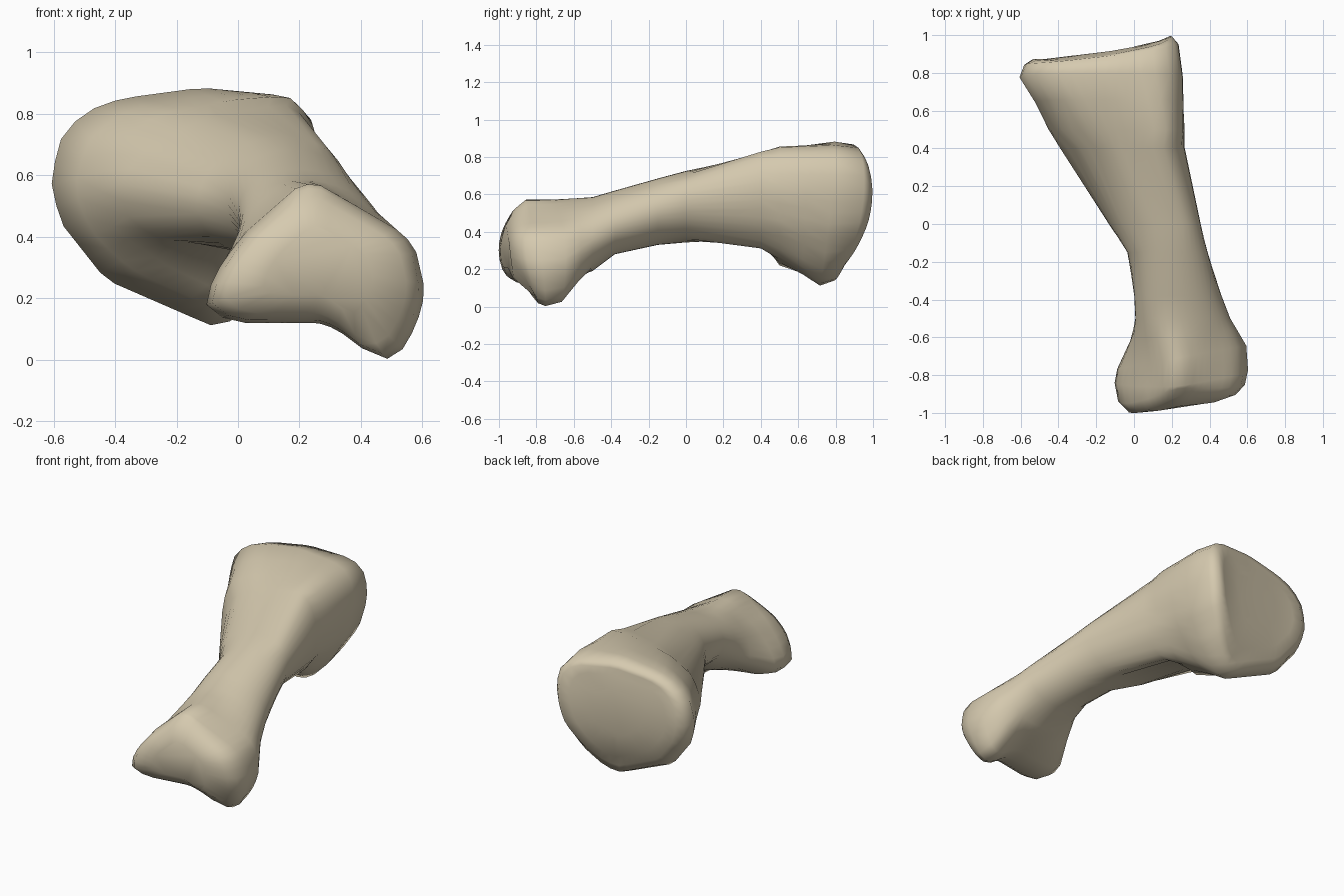
import bpy
import bmesh
import math

cube = bpy.data.objects.get("Cube")
if cube:
    bpy.data.objects.remove(cube, do_unlink=True)

SIDES = 40

# Outlines (x, z), counter-clockwise: back end, its neck, the shaft, front end
BACK = [(.26, .6), (.255, .71), (.235, .79), (.165, .858), (-.12, .885),
        (-.38, .85), (-.49, .81), (-.57, .74), (-.61, .59), (-.58, .45),
        (-.43, .26), (-.09, .112), (0, .13), (.12, .25), (.22, .42)]
NECK = [(.268, .6), (.262, .7), (.235, .79), (.16, .86), (-.02, .845),
        (-.25, .8), (-.4, .71), (-.46, .57), (-.4, .42), (-.22, .3),
        (-.05, .22), (.1, .27), (.22, .43)]
SHAFT = [(.27, .55), (.265, .68), (.22, .79), (.15, .832), (-.1, .79),
         (-.3, .69), (-.39, .57), (-.35, .45), (-.26, .395), (0, .36),
         (.08, .305), (.17, .33), (.24, .43)]
FRONT = [(.61, .22), (.58, .35), (.54, .41), (.42, .48), (.25, .578),
         (.19, .56), (.03, .42), (-.05, .32), (-.115, .19), (-.06, .14),
         (0, .12), (.26, .12), (.32, .1), (.44, .01), (.48, 0),
         (.53, .025), (.58, .11)]


def resample(points, cx, cz):
    """Cut an outline by evenly turned rays from its centre."""
    out = []
    rel = [(x - cx, z - cz) for x, z in points]
    for i in range(SIDES):
        a = math.tau * i / SIDES
        dx, dz = math.cos(a), math.sin(a)
        for p, q in zip(rel, rel[1:] + rel[:1]):
            cp = dx * p[1] - dz * p[0]
            cq = dx * q[1] - dz * q[0]
            if cp <= 0 < cq:
                t = cp / (cp - cq)
                out.append((cx + p[0] + t * (q[0] - p[0]),
                            cz + p[1] + t * (q[1] - p[1])))
                break
    return out


def oval(x0, x1, z0, z1, skew):
    """Shaft section from its extents, leaning sideways by skew."""
    cx, cz, rx, rz = (x0 + x1) / 2, (z0 + z1) / 2, (x1 - x0) / 2, (z1 - z0) / 2
    out = []
    for i in range(SIDES):
        a = math.tau * i / SIDES
        dz = rz * math.sin(a)
        out.append((cx + rx * math.cos(a) + skew * dz, cz + dz))
    return out


def scaled(ring, centre, s):
    cx, cz = centre
    return [(cx + (x - cx) * s, cz + (z - cz) * s) for x, z in ring]


def mixed(a, b, t):
    return [(p[0] + (q[0] - p[0]) * t, p[1] + (q[1] - p[1]) * t)
            for p, q in zip(a, b)]


def placed(ring, y, centre=(0, 0), slope_x=0, slope_z=0, bulge=0):
    """Stand a section up at y on a slanted, vertically curved sheet."""
    cx, cz = centre
    return [(x, y + slope_x * (x - cx) + slope_z * (z - cz)
             + bulge * (z - cz) ** 2, z) for x, z in ring]


bc, cap, fc, tip = (-.15, .5), (-.15, .6), (.27, .3), (.2, .34)
back, front = resample(BACK, *bc), resample(FRONT, *fc)
neck, shaft = resample(NECK, -.05, .55), resample(SHAFT, -.03, .57)
wrist = oval(.012, .505, .19, .585, -.25)

# Sections from the back joint to the front joint
rings = [
    placed(scaled(back, cap, .4), .918, cap, .15, 0, -.5),
    placed(scaled(back, cap, .7), .925, cap, .16, 0, -.7),
    placed(scaled(back, cap, .85), .938, cap, .17, 0, -.8),
    placed(scaled(back, cap, .945), .9, cap, .13, .06, -.4),
    placed(back, .77, bc, 0, .1, -.1),
    placed(mixed(back, neck, .5), .64, bc, 0, .06),
    placed(neck, .5),
    placed(shaft, .4),
    placed(oval(-.13, .35, .343, .725, .2), 0),
    placed(oval(-.035, .39, .33, .685, 0), -.15),
    placed(oval(.005, .46, .28, .62, -.24), -.38),
    placed(wrist, -.5),
    placed(mixed(wrist, front, .38), -.595, tip, .1),
    placed(mixed(wrist, front, .9), -.715, tip, .18),
    placed(front, -.83, tip, .11, -.14),
    placed(scaled(front, fc, .95), -.915, tip, .15, 0, .8),
    placed(scaled(front, fc, .83), -.967, tip, .18, 0, 1.4),
    placed(scaled(front, fc, .5), -.978, tip, .15, 0, .8),
]

# Skin the sections into one closed surface
bm = bmesh.new()
loops = [[bm.verts.new(co) for co in ring] for ring in rings]
for a, b in zip(loops, loops[1:]):
    for i in range(SIDES):
        j = (i + 1) % SIDES
        bm.faces.new((a[i], a[j], b[j], b[i]))
for loop in (loops[0], loops[-1]):
    bmesh.ops.contextual_create(bm, geom=loop)
bmesh.ops.recalc_face_normals(bm, faces=bm.faces)
for face in bm.faces:
    face.smooth = True
mesh = bpy.data.meshes.new("bone")
bm.to_mesh(mesh)
bm.free()

bone = bpy.data.objects.new("bone", mesh)
bpy.context.collection.objects.link(bone)

# Aged bone colour
mat = bpy.data.materials.new("aged_bone")
mat.use_nodes = True
colour = (.67, .59, .43, 1)
mat.diffuse_color = colour
shader = mat.node_tree.nodes["Principled BSDF"]
shader.inputs["Base Color"].default_value = colour
shader.inputs["Roughness"].default_value = .8
mesh.materials.append(mat)
